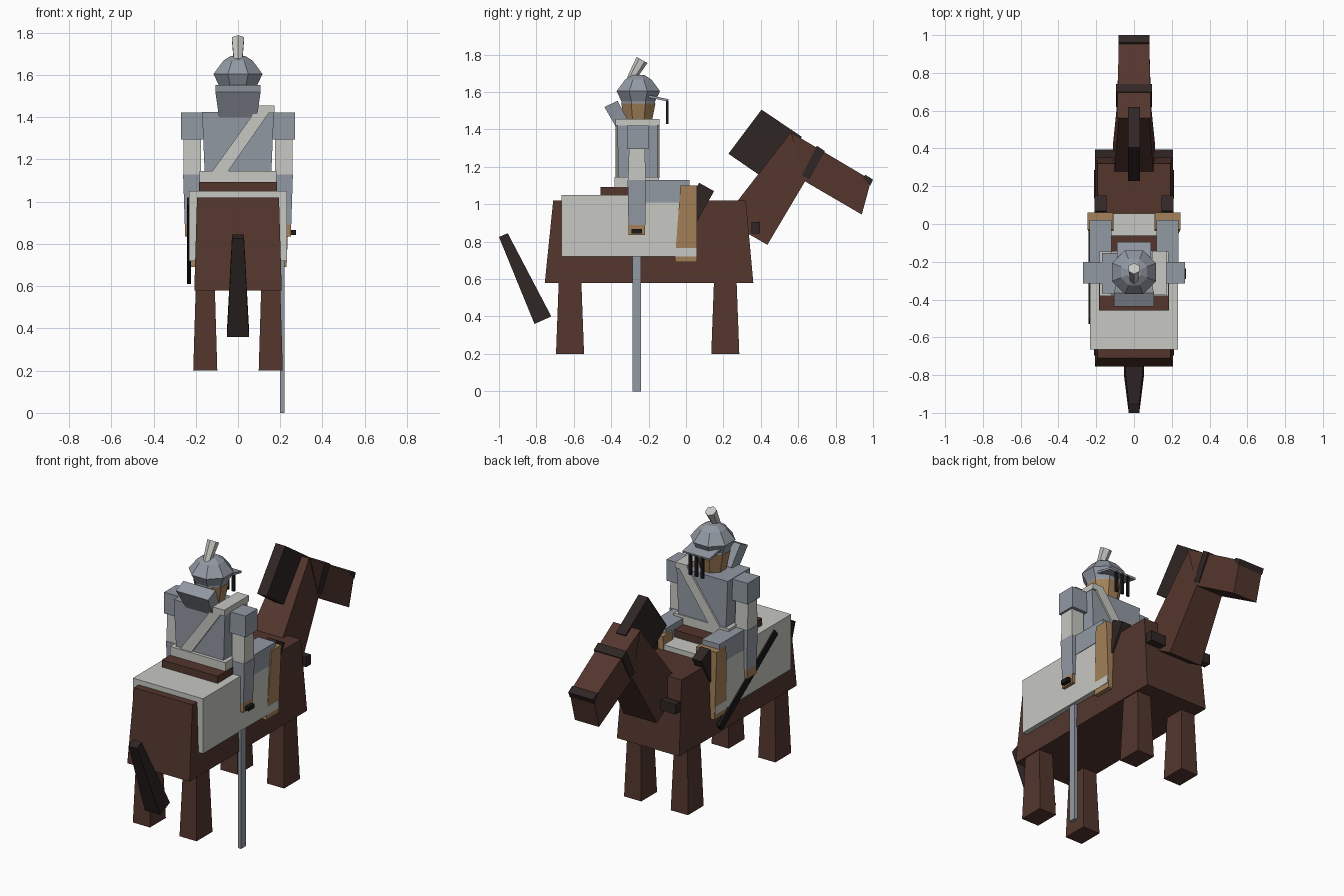
import bpy, math
from mathutils import Vector

cube = bpy.data.objects.get("Cube")
if cube:
    bpy.data.objects.remove(cube, do_unlink=True)


def material(name, r, g, b):
    m = bpy.data.materials.new(name)
    m.use_nodes = True
    m.diffuse_color = (r, g, b, 1)
    m.node_tree.nodes["Principled BSDF"].inputs["Base Color"].default_value = (r, g, b, 1)
    return m


BROWN = material("chestnut brown", .087, .037, .027)
DARK = material("dark hair", .029, .019, .018)
BLACK = material("black leather", .011, .009, .009)
LIGHT = material("pale cloth", .57, .57, .54)
GREY = material("steel grey", .29, .32, .37)
TAN = material("tan skin", .37, .22, .10)


def mesh_object(name, mat, verts, faces):
    me = bpy.data.meshes.new(name)
    me.from_pydata(verts, [], faces)
    me.materials.append(mat)
    ob = bpy.data.objects.new(name, me)
    bpy.context.collection.objects.link(ob)
    return ob


def block(name, mat, side, xa, xb=None):
    """Six-sided block: four (y, z) side points; x range of the first and last pair."""
    xb = xb or xa
    ranges = [xa, xa, xb, xb]
    verts = [(ranges[i][s], *side[i]) for s in (0, 1) for i in range(4)]
    faces = [(3, 2, 1, 0), (4, 5, 6, 7)]
    faces += [(i, (i + 1) % 4, (i + 1) % 4 + 4, i + 4) for i in range(4)]
    return mesh_object(name, mat, verts, faces)


def box(name, mat, x, y, z):
    return block(name, mat, [(y[0], z[0]), (y[1], z[0]), (y[1], z[1]), (y[0], z[1])], x)


def taper(name, mat, z, y0, y1, x0, x1):
    """Upright block with a bottom and a top rectangle."""
    return block(name, mat, [(y0[0], z[0]), (y0[1], z[0]), (y1[1], z[1]), (y1[0], z[1])], x0, x1)


def sym(h):
    return (-h, h)


def flip(s, a, b):
    """x range on side s."""
    return (a, b) if s > 0 else (-b, -a)


def lathe(name, mat, profile, sides, centre, axis=(0, 0, 1)):
    """Faceted turned solid along an axis; radii are measured to the flats."""
    rot = Vector((0, 0, 1)).rotation_difference(Vector(axis))
    verts = []
    for r, h in profile:
        r /= math.cos(math.pi / sides)
        for i in range(sides):
            a = math.tau * (i + .5) / sides
            verts.append(Vector(centre) + rot @ Vector((r * math.cos(a), r * math.sin(a), h)))
    n = len(profile)
    faces = [tuple(reversed(range(sides))), tuple(range((n - 1) * sides, n * sides))]
    for k in range(n - 1):
        for i in range(sides):
            j = (i + 1) % sides
            faces.append((k * sides + i, k * sides + j, (k + 1) * sides + j, (k + 1) * sides + i))
    return mesh_object(name, mat, verts, faces)


# Horse
taper("horse_body", BROWN, (.58, 1.02), (-.755, .36), (-.71, .32), sym(.207), sym(.194))
block("horse_neck", BROWN, [(.2, .92), (.435, .783), (.73, 1.28), (.56, 1.385)], sym(.11), sym(.08))
block("horse_head", BROWN, [(.64, 1.12), (.56, 1.385), (.99, 1.13), (.94, .945)], sym(.09), sym(.08))
block("horse_mane", DARK, [(.227, 1.27), (.43, 1.13), (.62, 1.36), (.404, 1.506)], sym(.032))
block("horse_tail", DARK, [(-.81, .36), (-.72, .40), (-.953, .845), (-1, .825)], sym(.052), sym(.028))
block("bridle_band", DARK, [(.62, 1.155), (.66, 1.132), (.742, 1.285), (.70, 1.313)], sym(.094))
block("nose_band", DARK, [(.945, 1.145), (.985, 1.10), (1.0, 1.132), (.96, 1.157)], sym(.083))
box("chest_strap", DARK, sym(.207), (.35, .395), (.845, .905))
for s, side in ((1, "right"), (-1, "left")):
    for end, y in (("front", .21), ("rear", -.62)):
        taper(f"{end}_leg_{side}", BROWN, (.2, .6), (y - .075, y + .075), (y - .06, y + .06),
              flip(s, .098, .212), flip(s, .11, .2))
    block(f"saddle_holster_{side}", DARK, [(-.02, .955), (.06, .91), (.15, 1.07), (.07, 1.115)],
          flip(s, .145, .208))

# Saddle and blanket
box("saddle_blanket", LIGHT, sym(.233), (-.665, .055), (.72, 1.05))
box("saddle", BROWN, sym(.185), (-.458, -.06), (1.04, 1.093))

# Rider limbs
for s, side in ((1, "right"), (-1, "left")):
    box(f"thigh_{side}", GREY, flip(s, .12, .236), (-.3, .02), (1.01, 1.13))
    taper(f"shin_{side}", TAN, (.69, 1.10), (-.06, .058), (-.03, .06),
          flip(s, .10, .23), flip(s, .11, .246))
    box(f"shoulder_{side}", GREY, flip(s, .165, .27), (-.315, -.2), (1.295, 1.422))
    taper(f"upper_arm_{side}", LIGHT, (1.12, 1.30), (-.31, -.215), (-.305, -.22),
          flip(s, .175, .258), flip(s, .175, .258))
    taper(f"forearm_{side}", GREY, (.89, 1.13), (-.308, -.217), (-.312, -.213),
          flip(s, .195, .252), flip(s, .18, .26))
    box(f"hand_{side}", TAN, flip(s, .2, .252), (-.308, -.22), (.835, .892))

# Rider torso with belt and shoulder sash
box("belt", LIGHT, sym(.183), (-.382, -.145), (1.09, 1.145))
taper("torso", GREY, (1.14, 1.425), (-.362, -.153), (-.367, -.153), sym(.158), sym(.17))
for name, y in (("sash_back", (-.376, -.362)), ("sash_front", (-.155, -.143))):
    taper(name, LIGHT, (1.14, 1.44), y, y, (-.125, -.05), (.09, .16))
box("sash_top", LIGHT, (.095, .172), (-.376, -.143), (1.42, 1.455))
block("back_pack", GREY, [(-.366, 1.398), (-.3, 1.43), (-.366, 1.553), (-.436, 1.52)],
      sym(.09), sym(.107))

# Head and helmet
lathe("head", TAN, [(.066, 1.41), (.092, 1.54)], 8, (0, -.255, 0))
lathe("helmet", GREY, [(.09, 1.535), (.09, 1.55), (.116, 1.605), (.07, 1.667), (.035, 1.69)],
      8, (0, -.255, 0))
lathe("helmet_plume", LIGHT, [(.02, -.02), (.029, .10)], 6, (0, -.285, 1.685), (0, .5, .87))
block("visor", GREY, [(-.2, 1.57), (-.096, 1.55), (-.094, 1.562), (-.2, 1.584)], sym(.09))
for i in (-1, 0, 1):
    box(f"face_bar_{i + 2}", BLACK, (i * .04 - .008, i * .04 + .008), (-.106, -.094), (1.43, 1.555))

# Drawn sword and the scabbard on the other side
box("sword_blade", GREY, (.2, .22), (-.285, -.24), (0, .85))
box("sword_hilt", BLACK, (.195, .275), (-.292, -.235), (.843, .867))
block("scabbard", BLACK, [(.0, .61), (.03, .645), (-.5, 1.02), (-.53, .985)], (-.242, -.222))
